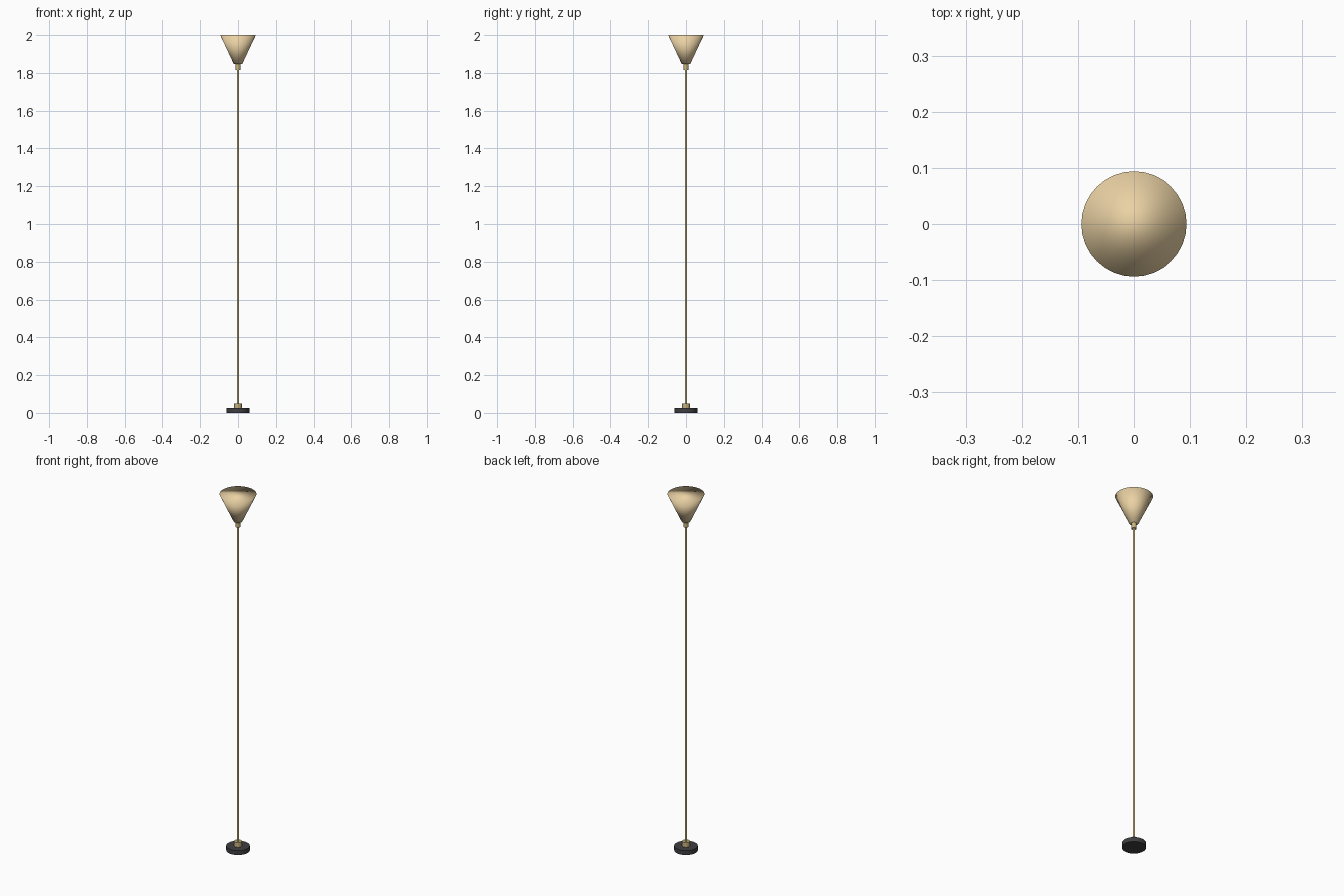
import bpy
import bmesh
import math
from mathutils import Matrix

cube = bpy.data.objects.get("Cube")
if cube:
    bpy.data.objects.remove(cube)


def make_material(name, colour):
    mat = bpy.data.materials.new(name)
    mat.use_nodes = True
    mat.diffuse_color = colour
    mat.node_tree.nodes["Principled BSDF"].inputs["Base Color"].default_value = colour
    return mat


def round_part(name, bottom, top, low_radius, high_radius, mat):
    """Closed upright cylinder or cone between two heights."""
    bm = bmesh.new()
    bmesh.ops.create_cone(bm, cap_ends=True, segments=32, radius1=low_radius,
                          radius2=high_radius, depth=top - bottom,
                          matrix=Matrix.Translation((0, 0, (bottom + top) / 2)))
    mesh = bpy.data.meshes.new(name)
    bm.to_mesh(mesh)
    bm.free()
    mesh.materials.append(mat)
    obj = bpy.data.objects.new(name, mesh)
    bpy.context.collection.objects.link(obj)
    bpy.ops.object.select_all(action='DESELECT')
    obj.select_set(True)
    bpy.context.view_layer.objects.active = obj
    return obj


def cylinder(name, bottom, top, radius, mat):
    round_part(name, bottom, top, radius, radius, mat)
    bpy.ops.object.shade_smooth_by_angle(angle=math.radians(40))


black = make_material("black_metal", (0.05, 0.05, 0.055, 1))
brass = make_material("brass", (0.56, 0.45, 0.2, 1))
cream = make_material("cream_shade", (0.82, 0.64, 0.37, 1))

# Foot and pole
cylinder("base", 0, 0.025, 0.06, black)
cylinder("base_collar", 0.025, 0.051, 0.02, brass)
cylinder("pole", 0.051, 1.82, 0.006, brass)

# Socket and flared shade with a softly shaded closed top
cylinder("shade_socket", 1.816, 1.846, 0.013, brass)
round_part("shade", 1.846, 2, 0.022, 0.094, cream)
bpy.ops.object.shade_smooth()
